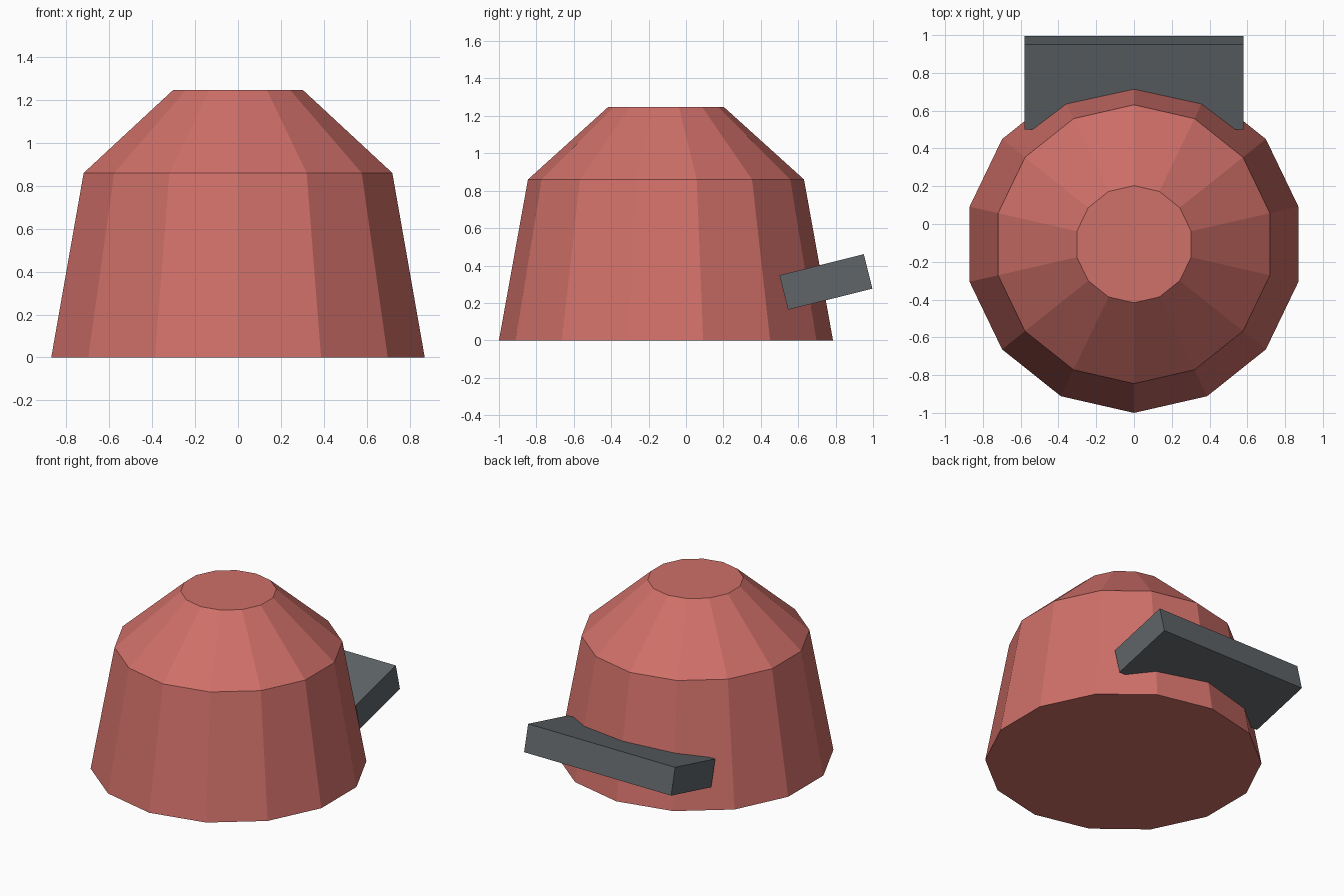
import bpy
import bmesh
from math import radians
from mathutils import Matrix

cube = bpy.data.objects.get("Cube")
if cube:
    bpy.data.objects.remove(cube, do_unlink=True)


def material(name, rgb):
    mat = bpy.data.materials.new(name)
    mat.use_nodes = True
    color = (*rgb, 1)
    mat.diffuse_color = color
    mat.node_tree.nodes["Principled BSDF"].inputs["Base Color"].default_value = color
    return mat


def add_object(name, bm, mat):
    bmesh.ops.recalc_face_normals(bm, faces=bm.faces)
    mesh = bpy.data.meshes.new(name)
    bm.to_mesh(mesh)
    bm.free()
    mesh.materials.append(mat)
    obj = bpy.data.objects.new(name, mesh)
    bpy.context.collection.objects.link(obj)
    return obj


red = material("soft red", (0.63, 0.16, 0.14))
grey = material("slate grey", (0.115, 0.13, 0.14))

# Faceted body: rings of a fourteen-sided profile, bridged and capped
SIDES = 14
PROFILE = [(0.893, 0), (0.738, 0.86), (0.31, 1.247)]  # radius, height
bm = bmesh.new()
rings = []
for radius, z in PROFILE:
    ring = bmesh.ops.create_circle(bm, segments=SIDES, radius=radius)["verts"]
    bmesh.ops.rotate(bm, verts=ring, matrix=Matrix.Rotation(radians(90), 3, "Z"))
    # put a corner exactly on the front-back axis
    bmesh.ops.translate(bm, verts=ring, vec=(0, 0, z))
    ring.sort(key=lambda v: v.index)
    rings.append(ring)
for low, high in zip(rings, rings[1:]):
    for i in range(SIDES):
        j = (i + 1) % SIDES
        bm.faces.new((low[i], low[j], high[j], high[i]))
bm.faces.new(rings[0])
bm.faces.new(rings[-1])
# align a corner with the front
corner = max(rings[0], key=lambda v: v.co.y)
turn = corner.co.xy.angle_signed((0, 1))
bmesh.ops.rotate(bm, verts=bm.verts, matrix=Matrix.Rotation(-turn, 3, "Z"))
body = add_object("body", bm, red)
body.location = (0, -0.107, 0)

# Tilted slab at the back
bm = bmesh.new()
bmesh.ops.create_cube(bm, size=1)
bmesh.ops.scale(bm, verts=bm.verts, vec=(1.16, 0.465, 0.19))
slab = add_object("rear_slab", bm, grey)
slab.location = (0, 0.748, 0.312)
slab.rotation_euler.x = radians(14)
